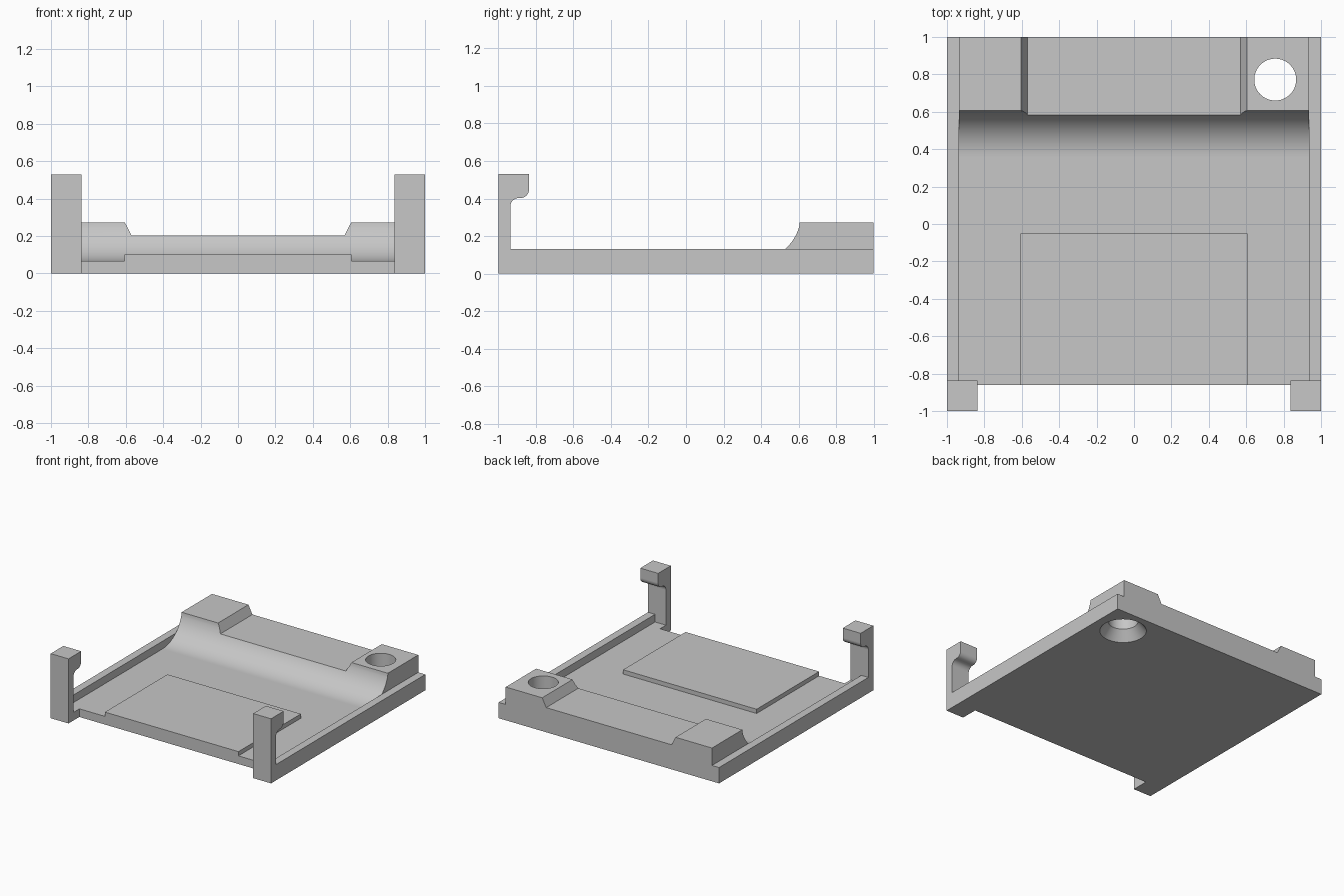
import bpy
import bmesh
from math import sin, cos, pi, acos
from mathutils import Vector

if "Cube" in bpy.data.objects:
    bpy.data.objects.remove(bpy.data.objects["Cube"])

GREY = bpy.data.materials.new("light_grey")
GREY.use_nodes = True
GREY.diffuse_color = (0.57, 0.57, 0.57, 1)
GREY.node_tree.nodes["Principled BSDF"].inputs["Base Color"].default_value = GREY.diffuse_color

# Main dimensions
FLOOR, PAD_TOP, RAIL_TOP = 0.067, 0.102, 0.13
SADDLE, BLOCK_TOP, HOOK_TOP = 0.202, 0.273, 0.53
INNER, FRONT, STEM, HEAD = 0.936, -0.86, -0.936, -0.836


def make(name, bm):
    bmesh.ops.recalc_face_normals(bm, faces=bm.faces)
    mesh = bpy.data.meshes.new(name)
    bm.to_mesh(mesh)
    bm.free()
    mesh.materials.append(GREY)
    obj = bpy.data.objects.new(name, mesh)
    bpy.context.collection.objects.link(obj)
    return obj


def prism(name, profile, along, a, b):
    """Extrude a closed profile from a to b; (y, z) along x, or (x, z) along y."""
    place = (lambda u, v: (a, u, v)) if along == "x" else (lambda u, v: (u, a, v))
    bm = bmesh.new()
    face = bm.faces.new([bm.verts.new(place(u, v)) for u, v in profile])
    out = bmesh.ops.extrude_face_region(bm, geom=[face])
    move = Vector((b - a, 0, 0) if along == "x" else (0, b - a, 0))
    bmesh.ops.translate(bm, vec=move, verts=[v for v in out["geom"] if isinstance(v, bmesh.types.BMVert)])
    return make(name, bm)


def box(name, x0, x1, y0, y1, z0, z1):
    return prism(name, [(y0, z0), (y1, z0), (y1, z1), (y0, z1)], "x", x0, x1)


def arc(cu, cv, r, start, end, steps):
    angles = [start + (end - start) * i / steps for i in range(steps + 1)]
    return [(cu + r * cos(t), cv + r * sin(t)) for t in angles]


def revolve_cutter(name, x, y, profile, sides=64):
    """Solid of stacked rings given as (radius, z)."""
    bm = bmesh.new()
    rings = [[bm.verts.new((x + r * cos(2 * pi * i / sides), y + r * sin(2 * pi * i / sides), z))
              for i in range(sides)] for r, z in profile]
    for low, high in zip(rings, rings[1:]):
        for i in range(sides):
            j = (i + 1) % sides
            bm.faces.new((low[i], low[j], high[j], high[i]))
    bm.faces.new(rings[0])
    bm.faces.new(rings[-1])
    return make(name, bm)


def activate(obj):
    bpy.ops.object.select_all(action="DESELECT")
    obj.select_set(True)
    bpy.context.view_layer.objects.active = obj


def cut(obj, cutter):
    cutter.hide_render = True
    mod = obj.modifiers.new("cut", "BOOLEAN")
    mod.operation, mod.solver, mod.object = "DIFFERENCE", "EXACT", cutter
    activate(obj)
    bpy.ops.object.modifier_apply(modifier=mod.name)
    bpy.data.objects.remove(cutter)


def smooth(obj):
    activate(obj)
    bpy.ops.object.shade_smooth_by_angle(angle=pi / 6)
    # Axis-aligned faces stay perfectly flat
    for p in obj.data.polygons:
        if max(abs(c) for c in p.normal) > 0.99999:
            p.use_smooth = False


# Tray: floor sweeping up through a concave curve into the rear block
R = 0.253
top_angle = -acos(0.246 / R)
cove = arc(0.36, FLOOR + R, R, -pi / 2, top_angle, 32)
block_y = cove[-1][0]
tray = prism("tray", [(FRONT, 0), (1, 0), (1, BLOCK_TOP), (block_y, BLOCK_TOP)]
             + cove[-2::-1] + [(FRONT, FLOOR)], "x", -INNER, INNER)

# Sloped saddle between the two rear corner blocks
cut(tray, prism("saddle_cutter", [(-0.569, SADDLE), (0.569, SADDLE), (0.67, 0.4), (-0.67, 0.4)],
                "y", 0.3, 1.1))

# Screw hole with a countersink underneath
cut(tray, revolve_cutter("hole_cutter", 0.755, 0.772,
                         [(0.191, -0.02), (0.112, 0.08), (0.112, 0.4)]))
smooth(tray)

# Raised pad on the floor
box("raised_pad", -0.606, 0.606, FRONT, -0.05, FLOOR, PAD_TOP)

# Hook side profile: stem, rounded inner corner, rounded lip
r = 0.046
under = 0.403
hook_profile = ([(-1, 0), (STEM, 0)]
                + arc(STEM + r, under - r, r, pi, pi / 2, 10)
                + arc(HEAD - r, under + r, r, -pi / 2, 0, 10)
                + [(HEAD, HOOK_TOP), (-1, HOOK_TOP)])

for side, s in (("left", 1), ("right", -1)):
    box(side + "_rail", s * INNER, s * 1, STEM, 1, 0, RAIL_TOP)
    box(side + "_hook_foot", s * 0.838, s * INNER, STEM, FRONT, 0, FLOOR)
    smooth(prism(side + "_hook", hook_profile, "x", s * 0.838, s * 1))
